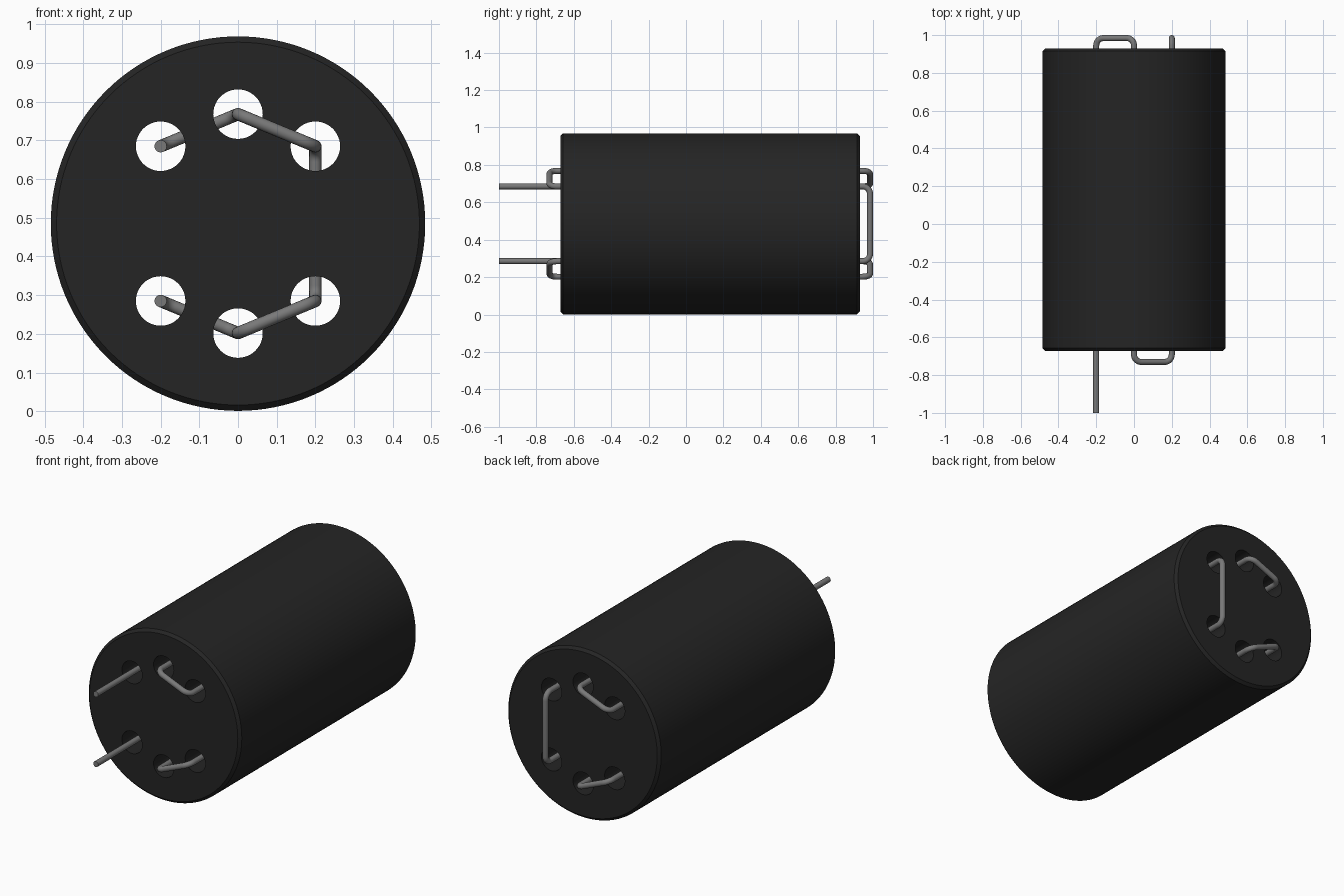
import bpy, math
from mathutils import Vector

cube = bpy.data.objects.get("Cube")
if cube:
    bpy.data.objects.remove(cube, do_unlink=True)

RADIUS, CENTER_Z = 0.484, 0.485
FRONT_Y, BACK_Y = -0.672, 0.93
CHAMFER, HOLE_R = 0.015, 0.064
WIRE_R, BEND_R = 0.016, 0.04


def material(name, value, roughness):
    m = bpy.data.materials.new(name)
    m.use_nodes = True
    color = (value, value, value, 1)
    m.diffuse_color = color
    bsdf = m.node_tree.nodes["Principled BSDF"]
    bsdf.inputs["Base Color"].default_value = color
    bsdf.inputs["Roughness"].default_value = roughness
    return m


def rod(name, radius, x, z, y0, y1, sides):
    """Cylinder lying along y."""
    bpy.ops.mesh.primitive_cylinder_add(
        vertices=sides, radius=radius, depth=y1 - y0,
        location=(x, (y0 + y1) / 2, z), rotation=(math.pi / 2, 0, 0))
    ob = bpy.context.object
    ob.name = name
    return ob


def select_only(ob):
    bpy.ops.object.select_all(action='DESELECT')
    ob.select_set(True)
    bpy.context.view_layer.objects.active = ob


ferrite = material("dark ferrite", 0.018, 0.6)
metal = material("grey wire", 0.19, 0.5)

# Hole positions (x, z) in the order the wire is threaded
holes = [(-0.2, 0.2), (0, 0.283), (0.2, 0.2),
         (0.2, -0.2), (0, -0.283), (-0.2, -0.2)]
holes = [(x, CENTER_Z + z) for x, z in holes]

# Core: chamfered cylinder with six through holes
core = rod("core", RADIUS, 0, CENTER_Z, FRONT_Y, BACK_Y, 128)
core.data.materials.append(ferrite)
bevel = core.modifiers.new("chamfer", 'BEVEL')
bevel.width = CHAMFER
bevel.segments = 1
bevel.limit_method = 'ANGLE'
bevel.angle_limit = math.radians(40)

cutters = []
for i, (x, z) in enumerate(holes):
    cutter = rod(f"hole_cutter_{i}", HOLE_R, x, z, FRONT_Y - 0.1, BACK_Y + 0.1, 48)
    cutter.hide_render = True
    cutter.data.materials.append(ferrite)
    cut = core.modifiers.new(f"hole_{i}", 'BOOLEAN')
    cut.operation = 'DIFFERENCE'
    cut.solver = 'EXACT'
    cut.object = cutter
    cutters.append(cutter)

select_only(core)
for name in [m.name for m in core.modifiers]:
    bpy.ops.object.modifier_apply(modifier=name)
for cutter in cutters:
    bpy.data.objects.remove(cutter, do_unlink=True)
select_only(core)
bpy.ops.object.shade_smooth_by_angle(angle=math.radians(30))

# Wire corners: weave back and forth through the holes
LOOP_BACK, LOOP_FRONT, LEAD_END = 0.984, -0.73, -1.0
corners = []
for i, (x, z) in enumerate(holes):
    ends = [LOOP_FRONT, LOOP_BACK]
    if i in (0, len(holes) - 1):
        ends[0] = LEAD_END
    if i % 2:
        ends.reverse()
    corners += [Vector((x, y, z)) for y in ends]

# Round every right-angle corner with an arc
path = [corners[0]]
for a, b, c in zip(corners, corners[1:], corners[2:]):
    u, v = (a - b).normalized(), (c - b).normalized()
    center = b + BEND_R * (u + v)
    for k in range(9):
        t = math.pi / 2 * k / 8
        path.append(center - BEND_R * (v * math.cos(t) + u * math.sin(t)))
path.append(corners[-1])

# Wire: round tube along the path
curve = bpy.data.curves.new("wire", 'CURVE')
curve.dimensions = '3D'
curve.bevel_depth = WIRE_R
curve.bevel_resolution = 6
curve.use_fill_caps = True
spline = curve.splines.new('POLY')
spline.points.add(len(path) - 1)
for point, co in zip(spline.points, path):
    point.co = (*co, 1)
wire = bpy.data.objects.new("wire", curve)
bpy.context.collection.objects.link(wire)
curve.materials.append(metal)
select_only(wire)
bpy.ops.object.convert(target='MESH')
bpy.ops.object.shade_smooth_by_angle(angle=math.radians(40))
